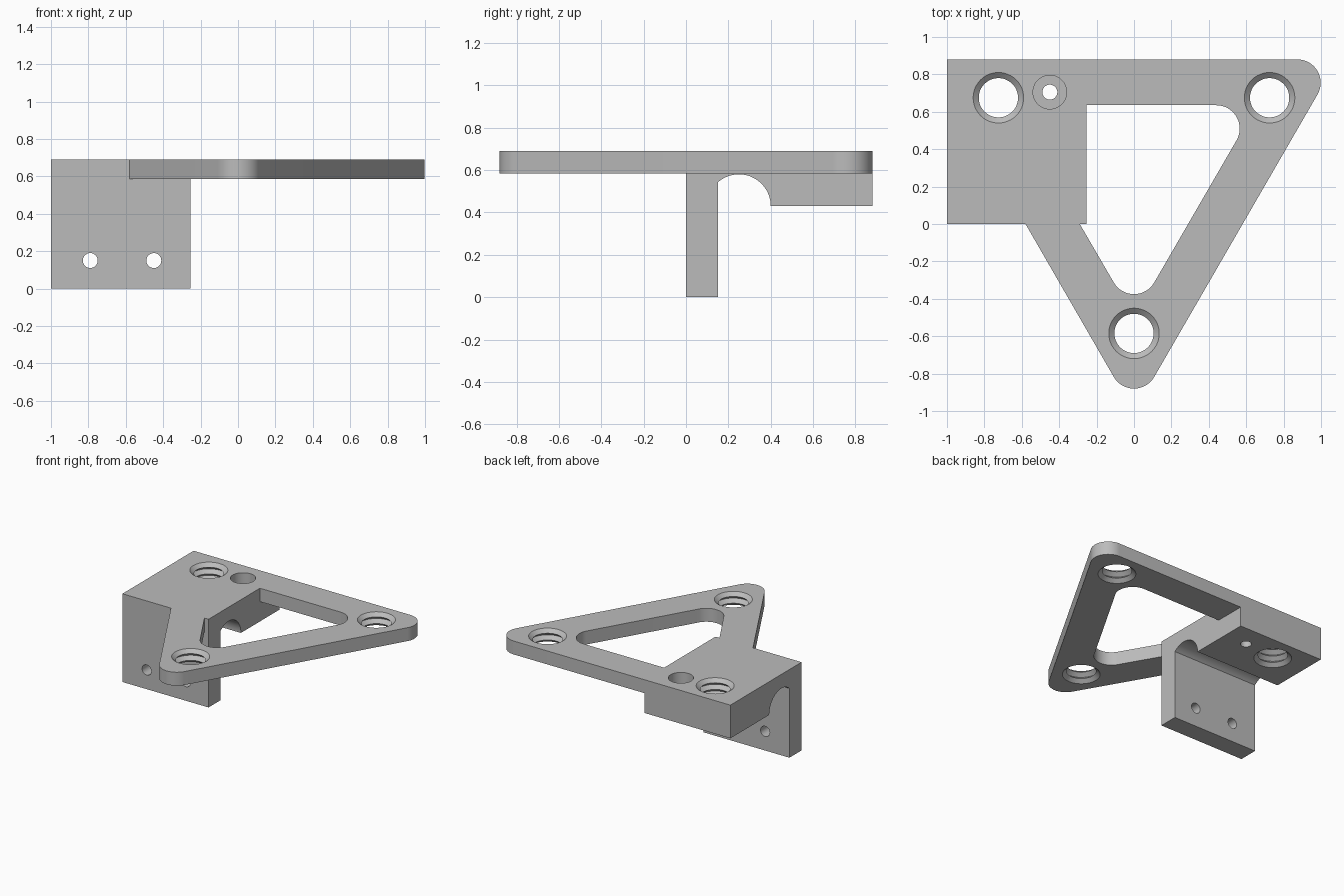
import bpy, bmesh, math
from mathutils import Vector

if "Cube" in bpy.data.objects:
    bpy.data.objects.remove(bpy.data.objects["Cube"], do_unlink=True)

TOP = 0.69
PLATE_BOTTOM = 0.585
SHELF_BOTTOM = 0.43

grey = bpy.data.materials.new("plain grey")
grey.use_nodes = True
grey.diffuse_color = (0.5, 0.5, 0.5, 1)
grey.node_tree.nodes["Principled BSDF"].inputs["Base Color"].default_value = (0.5, 0.5, 0.5, 1)


def make_object(name, bm):
    bmesh.ops.recalc_face_normals(bm, faces=bm.faces)
    mesh = bpy.data.meshes.new(name)
    bm.to_mesh(mesh)
    bm.free()
    mesh.materials.append(grey)
    obj = bpy.data.objects.new(name, mesh)
    bpy.context.collection.objects.link(obj)
    return obj


def arc(cx, cy, r, start, end, steps=20):
    angles = [math.radians(start + (end - start) * i / steps) for i in range(steps + 1)]
    return [(cx + r * math.cos(a), cy + r * math.sin(a)) for a in angles]


def extrude(name, points, offset):
    bm = bmesh.new()
    face = bm.faces.new([bm.verts.new(p) for p in points])
    result = bmesh.ops.extrude_face_region(bm, geom=[face])
    verts = [v for v in result["geom"] if isinstance(v, bmesh.types.BMVert)]
    bmesh.ops.translate(bm, verts=verts, vec=offset)
    return make_object(name, bm)


def lathe(name, profile, origin, axis="Z", segments=48):
    """Closed round solid from (radius, height) pairs."""
    bm = bmesh.new()
    rings = []
    for r, h in profile:
        ring = []
        for i in range(segments):
            a = math.tau * i / segments
            u, v = r * math.cos(a), r * math.sin(a)
            p = (u, v, h) if axis == "Z" else (u, h, v)
            ring.append(bm.verts.new(Vector(p) + Vector(origin)))
        rings.append(ring)
    for low, high in zip(rings, rings[1:]):
        for i in range(segments):
            j = (i + 1) % segments
            bm.faces.new((low[i], low[j], high[j], high[i]))
    bm.faces.new(rings[0])
    bm.faces.new(rings[-1])
    return make_object(name, bm)


def threaded_cutter(x, y, bottom, turns):
    """Screw hole: flared at both faces, ridged between them."""
    major, minor = 0.135, 0.105
    pitch = (TOP - bottom) / turns
    profile = [(major, bottom - 0.05)]
    for i in range(2 * turns + 1):
        profile.append((minor if i % 2 else major, bottom + i * pitch / 2))
    profile.append((major, TOP + 0.05))
    return lathe("thread_cutter", profile, (x, y, 0))


def cut(obj, cutters):
    bpy.ops.object.select_all(action="DESELECT")
    bpy.context.view_layer.objects.active = obj
    obj.select_set(True)
    for cutter in cutters:
        mod = obj.modifiers.new("hole", "BOOLEAN")
        mod.operation = "DIFFERENCE"
        mod.solver = "EXACT"
        mod.object = cutter
        bpy.ops.object.modifier_apply(modifier=mod.name)
        bpy.data.objects.remove(cutter, do_unlink=True)
    bpy.ops.object.shade_smooth_by_angle(angle=math.radians(25))


# Open triangular frame with rounded corners, ending against the bracket
r = 0.125
outline = [(-0.58, 0)]
outline += arc(0, -0.755, r, 210, 330)
outline += arc(0.873, 0.755, r, -30, 90)
outline += [(-0.255, 0.88), (-0.255, 0.635)]
outline += arc(0.44, 0.51, r, 90, -30)
outline += arc(0, -0.25, r, 330, 210)
outline += [(-0.29, 0)]
frame = extrude("triangular_frame", [(x, y, PLATE_BOTTOM) for x, y in outline],
                (0, 0, TOP - PLATE_BOTTOM))
cut(frame, [threaded_cutter(x, y, PLATE_BOTTOM, 2)
            for x, y in ((0, -0.585), (0.725, 0.675))])

# Bracket: upright leg, round relief groove and thick shelf
side = [(0, 0), (0.15, 0)]
side += arc(0.25, SHELF_BOTTOM, 0.15, 131.8, 0, 28)
side += [(0.88, SHELF_BOTTOM), (0.88, TOP), (0, TOP)]
bracket = extrude("mounting_bracket", [(-1, y, z) for y, z in side], (0.745, 0, 0))

# Bracket holes: threaded, counterbored, and two plain ones in the leg
counterbore = lathe("counterbore_cutter",
                    [(0.04, 0.3), (0.04, 0.53), (0.09, 0.53), (0.09, 0.8)],
                    (-0.45, 0.705, 0))
leg_holes = [lathe("leg_hole_cutter", [(0.04, -0.1), (0.04, 0.25)], (x, 0, 0.15), "Y", 32)
             for x in (-0.79, -0.45)]
cut(bracket, [threaded_cutter(-0.725, 0.675, SHELF_BOTTOM, 5), counterbore] + leg_holes)
